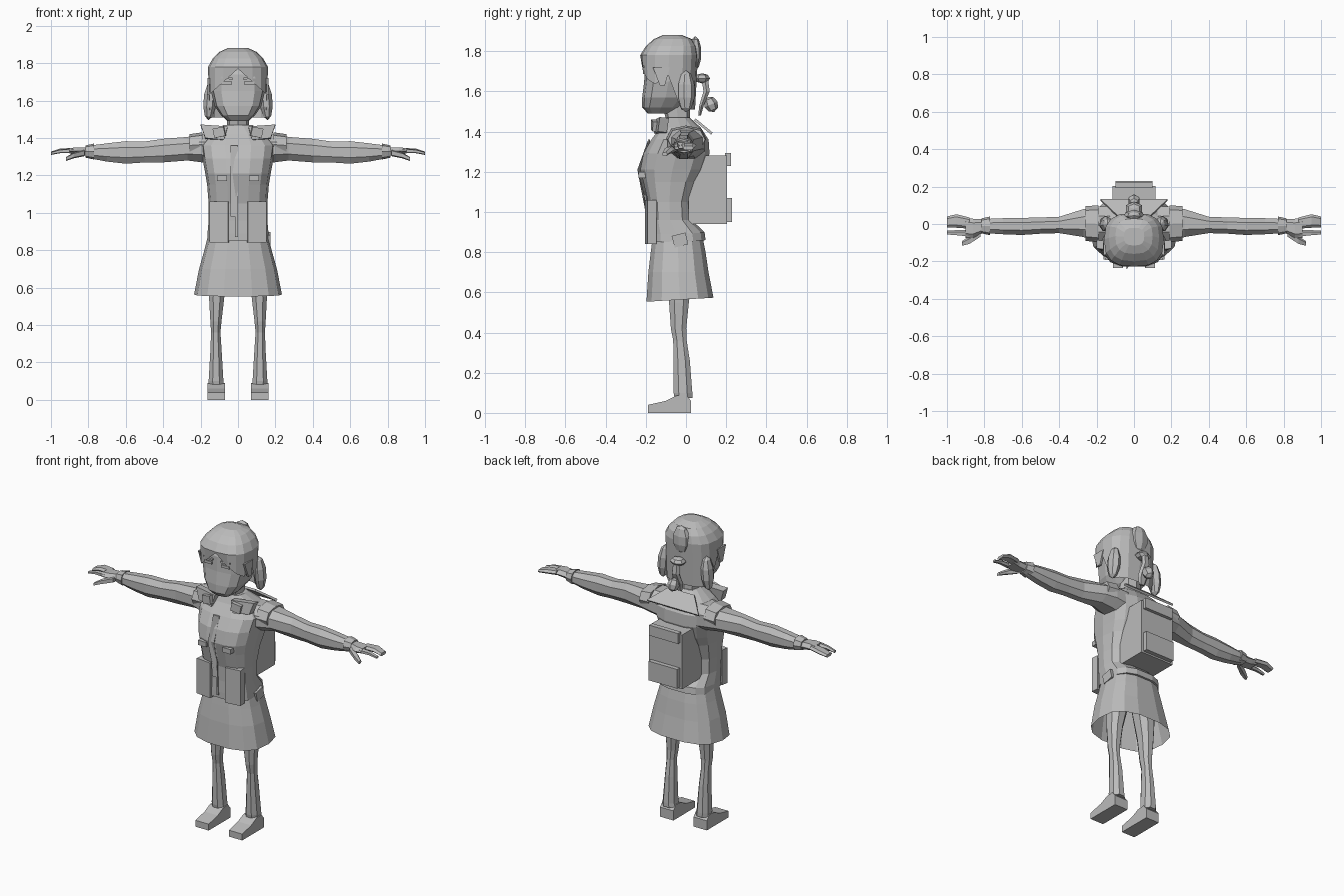
import bpy, bmesh, math
from mathutils import Vector, Euler

grey = bpy.data.materials.new("plain_grey")
grey.diffuse_color = (0.5, 0.5, 0.5, 1)


def finish(name, bm):
    bmesh.ops.recalc_face_normals(bm, faces=bm.faces[:])
    me = bpy.data.meshes.new(name)
    bm.to_mesh(me)
    bm.free()
    me.materials.append(grey)
    ob = bpy.data.objects.new(name, me)
    bpy.context.collection.objects.link(ob)
    return ob


def loft(name, rings, n=10, axis='z', power=0.8, caps=(True, True), tweak=None, turn=0.0):
    """Rings are (position, a0, a1, b0, b1): a/b are x/y for axis z, y/z for axis x."""
    bm = bmesh.new()
    rows = []
    for i, (t, a0, a1, b0, b1) in enumerate(rings):
        row = []
        for k in range(n):
            g = 2 * math.pi * (k + turn) / n
            c, s = math.cos(g), math.sin(g)
            a = (a0 + a1) / 2 + (a1 - a0) / 2 * math.copysign(abs(c) ** power, c)
            b = (b0 + b1) / 2 + (b1 - b0) / 2 * math.copysign(abs(s) ** power, s)
            p = Vector((a, b, t) if axis == 'z' else (t, a, b))
            if tweak:
                p = tweak(i, p)
            row.append(bm.verts.new(p))
        rows.append(row)
    for r, q in zip(rows, rows[1:]):
        for k in range(n):
            bm.faces.new((r[k], r[(k + 1) % n], q[(k + 1) % n], q[k]))
    if caps[0]:
        bm.faces.new(rows[0])
    if caps[1]:
        bm.faces.new(rows[-1])
    return finish(name, bm)


def box(name, loc, size, rot=(0, 0, 0)):
    bm = bmesh.new()
    bmesh.ops.create_cube(bm, size=1)
    for v in bm.verts:
        v.co = Euler(rot).to_matrix() @ Vector(a * b for a, b in zip(v.co, size)) + Vector(loc)
    return finish(name, bm)


def lump(name, loc, size, rot=(0, 0, 0), u=7, v=5):
    bm = bmesh.new()
    bmesh.ops.create_uvsphere(bm, u_segments=u, v_segments=v, radius=1)
    for p in bm.verts:
        p.co = Euler(rot).to_matrix() @ Vector(a * b for a, b in zip(p.co, size)) + Vector(loc)
    return finish(name, bm)


def plate(name, pts, depth):
    """Polygon of 3D points extruded along a vector."""
    bm = bmesh.new()
    f = bm.faces.new([bm.verts.new(p) for p in pts])
    out = bmesh.ops.extrude_face_region(bm, geom=[f])
    bmesh.ops.translate(bm, vec=depth, verts=[e for e in out["geom"] if isinstance(e, bmesh.types.BMVert)])
    if f.is_valid is False or len(bm.faces) == len(pts) + 1:
        bm.faces.new([v for v in bm.verts][:len(pts)])
    return finish(name, bm)


# head and neck
loft("head", [(1.49, -.055, .055, -.19, -.08), (1.52, -.09, .09, -.218, -.03),
              (1.57, -.125, .125, -.218, .015), (1.65, -.145, .145, -.208, .035),
              (1.74, -.145, .145, -.205, .03), (1.8, -.12, .12, -.18, .02)], n=12, power=.7)
loft("neck", [(1.42, -.075, .075, -.12, .03), (1.46, -.06, .06, -.1, .02),
              (1.55, -.06, .06, -.12, .02)], n=8)


# hair cap with a peaked front edge and a lower nape
def hairline(i, p):
    if i == 0:
        if p.y < -.1:
            p.z = 1.77 - abs(p.x) * .9
        elif p.y > -.03:
            p.z = 1.51
        else:
            p.z = 1.68
    return p


loft("hair_cap", [(1.66, -.158, .158, -.222, .045), (1.78, -.16, .16, -.228, .06),
                  (1.825, -.135, .135, -.2, .052), (1.86, -.1, .1, -.16, .03),
                  (1.88, -.055, .055, -.115, -.02)], n=16, power=.75, caps=(False, True), tweak=hairline)

# back bun, tie and short tail
lump("bun", (0, .045, 1.79), (.06, .032, .085))
lump("hair_knot", (0, .08, 1.665), (.05, .04, .025), u=6, v=4)
loft("hair_tail", [(1.48, -.02, .02, .06, .075), (1.53, -.035, .035, .065, .09),
                   (1.6, -.025, .025, .085, .12), (1.67, -.02, .02, .075, .11)], n=6)
lump("tail_end", (0, .125, 1.535), (.035, .035, .04), (.4, 0, 0), 6, 4)

# torso in a jacket with hollow back and flared hem
loft("jacket", [(.85, -.165, .165, -.19, .1), (.89, -.163, .163, -.19, .095), (.96, -.157, .157, -.187, .03),
                (1.05, -.157, .157, -.19, .025), (1.15, -.165, .165, -.215, .06),
                (1.21, -.175, .175, -.23, .095), (1.29, -.19, .19, -.215, .12), (1.36, -.2, .2, -.175, .115),
                (1.42, -.15, .15, -.13, .075), (1.47, -.075, .075, -.105, .02)], n=14, power=.7,
     tweak=lambda i, p: p + Vector((0, 0, .1 * max(p.y, 0) if i < 2 else 0)))
plate("zip_strip", [(-.015, -.19, .87), (.0, -.19, .87), (.0, -.2, 1.08), (.0, -.234, 1.21), (.0, -.18, 1.36),
                    (-.04, -.18, 1.36), (-.04, -.234, 1.21), (-.04, -.2, 1.08), (-.04, -.19, .98),
                    (-.015, -.19, .98)], (0, -.008, 0))

# skirt with open hem
loft("skirt", [(.565, -.235, .235, -.2, .14), (.7, -.208, .208, -.19, .115), (.8, -.18, .18, -.178, .1),
               (.9, -.155, .155, -.165, .08)], n=14, power=.75, caps=(False, True),
     tweak=lambda i, p: p + Vector((0, 0, .06 * p.y)) if i == 0 else p)

# backpack
box("backpack", (0, .108, 1.11), (.23, .19, .34))
box("backpack_flap", (0, .208, 1.26), (.2, .03, .065))
box("backpack_pocket", (0, .215, 1.01), (.2, .03, .12))

# folded collar behind the shoulders
plate("back_collar", [(-.18, .125, 1.385), (.18, .125, 1.385), (.09, .04, 1.455), (-.09, .04, 1.455)], (0, .008, .01))

for s, side in ((-1, "left"), (1, "right")):
    def rings(data):
        return [(s * r[0],) + r[1:] for r in data]

    def xr(z, x0, x1, y0, y1):
        return (z, min(s * x0, s * x1), max(s * x0, s * x1), y0, y1)

    # side hair
    lump(f"{side}_hair_lump", (s * .15, .0, 1.6), (.036, .045, .105), (0, s * -.08, 0))
    plate(f"{side}_hair_lock", [(s * .15, -.165, 1.72), (s * .15, -.08, 1.72), (s * .153, -.105, 1.63),
                                (s * .153, -.13, 1.63)], (s * .012, 0, 0))
    # brow and eye
    box(f"{side}_brow", (s * .06, -.208, 1.72), (.065, .012, .01), (0, s * -.1, 0))
    box(f"{side}_eye", (s * .06, -.21, 1.695), (.055, .008, .016))

    # sleeve
    loft(f"{side}_arm", rings([(.12, -.1, .1, 1.25, 1.425), (.2, -.1, .1, 1.265, 1.425), (.27, -.075, .085, 1.275, 1.41),
                               (.4, -.052, .042, 1.265, 1.4), (.5, -.055, .038, 1.265, 1.385),
                               (.6, -.062, .036, 1.258, 1.387), (.7, -.058, .034, 1.27, 1.375),
                               (.79, -.052, .03, 1.288, 1.362)]), n=8, axis='x', turn=.5, power=.9)
    loft(f"{side}_shoulder_band", rings([(.19, -.098, .1, 1.3, 1.43), (.26, -.09, .095, 1.3, 1.42)]), n=8, axis='x')
    # hand
    loft(f"{side}_cuff", rings([(.77, -.06, .04, 1.285, 1.37), (.815, -.05, .03, 1.295, 1.36)]), n=8, axis='x')
    loft(f"{side}_palm", rings([(.8, -.045, .025, 1.3, 1.352), (.86, -.075, .028, 1.308, 1.352),
                                (.9, -.075, .035, 1.315, 1.348)]), n=6, axis='x')
    loft(f"{side}_fingers", rings([(.88, -.025, .035, 1.32, 1.348), (.95, -.02, .052, 1.318, 1.345),
                                   (1.0, -.018, .04, 1.308, 1.328)]), n=6, axis='x', power=.7)
    loft(f"{side}_index_finger", rings([(.88, -.07, -.03, 1.318, 1.345), (.95, -.062, -.033, 1.318, 1.34),
                                        (1.0, -.058, -.035, 1.31, 1.325)]), n=5, axis='x')
    loft(f"{side}_thumb", rings([(.82, -.07, -.035, 1.302, 1.338), (.88, -.11, -.065, 1.29, 1.322),
                                 (.92, -.118, -.092, 1.277, 1.298)]), n=5, axis='x')

    # raised collar blocks, chest pocket flaps and front panels
    plate(f"{side}_collar_block", [(s * .075, -.16, 1.39), (s * .175, -.14, 1.4), (s * .2, -.13, 1.472),
                                   (s * .055, -.15, 1.462)], (0, .045, -.005))
    box(f"{side}_collar_tab", (s * .1, -.155, 1.43), (.06, .03, .05), (0, s * .2, s * .15))
    box(f"{side}_pocket_flap", (s * .085, -.218, 1.185), (.055, .035, .03))
    box(f"{side}_front_panel", (s * .1, -.175, .95), (.1, .045, .22), (0, 0, s * .12))

    # leg and shoe
    loft(f"{side}_leg", [xr(.075, .07, .16, -.06, .035), xr(.1, .075, .16, -.065, .035),
                         xr(.26, .085, .15, -.066, .022), xr(.36, .092, .146, -.066, .006),
                         xr(.42, .086, .15, -.078, .004), xr(.55, .07, .158, -.088, .018),
                         xr(.72, .03, .16, -.1, .04)], n=8, turn=.5, power=.9)
    plate(f"{side}_shoe", [(s * .07, -.19, 0), (s * .07, .025, 0), (s * .07, .025, .06), (s * .07, -.0, .09),
                           (s * .07, -.05, .085), (s * .07, -.1, .06), (s * .07, -.19, .04)], (s * .092, 0, 0))

# small hip pouch
box("hip_pouch", (.165, -.03, .86), (.02, .07, .06), (.25, 0, 0))
